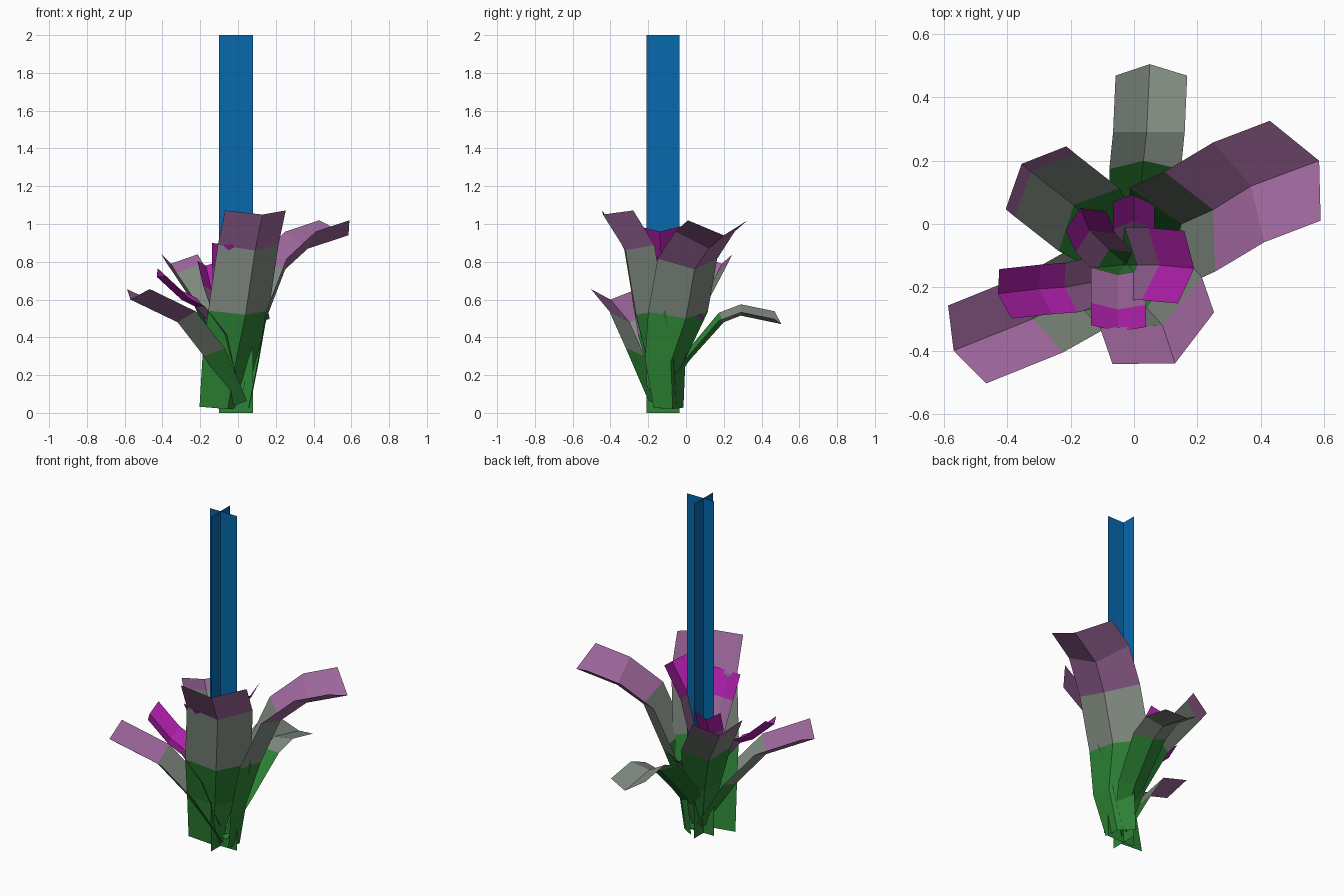
import bpy, bmesh, math
from mathutils import Vector

cube = bpy.data.objects.get("Cube")
if cube:
    bpy.data.objects.remove(cube, do_unlink=True)


def material(name, r, g, b):
    m = bpy.data.materials.new(name)
    m.use_nodes = True
    m.diffuse_color = (r, g, b, 1)
    m.node_tree.nodes["Principled BSDF"].inputs["Base Color"].default_value = (r, g, b, 1)
    return m


green = material("leaf green", .026, .23, .036)
grey = material("sage grey", .22, .26, .22)
mauve = material("mauve", .34, .135, .33)
magenta = material("magenta", .43, .014, .41)
blue = material("stem blue", .002, .14, .42)


def finish(name, bm, mats):
    mesh = bpy.data.meshes.new(name)
    bm.to_mesh(mesh)
    bm.free()
    for m in mats:
        mesh.materials.append(m)
    obj = bpy.data.objects.new(name, mesh)
    bpy.context.collection.objects.link(obj)


def leaf(name, heading, width, keel, sizes, spine, bands, setback=0, roll=0):
    """Folded strip along a spine: sizes narrow the first rows, bands colour the
    segments, setback points the tip and roll tilts the strip sideways."""
    h = math.radians(heading)
    side = Vector((-math.sin(h), math.cos(h), roll)).normalized()
    pts = [Vector(p) for p in spine]
    mats = list(dict.fromkeys(bands))
    bm = bmesh.new()
    rows = []
    for i, p in enumerate(pts):
        along = (pts[min(i + 1, len(pts) - 1)] - pts[max(i - 1, 0)]).normalized()
        fold = along.cross(side).normalized() * keel
        size = sizes[i] if i < len(sizes) else 1
        back = along * setback if p == pts[-1] else Vector()
        edges = [p + (fold + side * width * s) * size - back for s in (-1, 1)]
        rows.append([bm.verts.new(v) for v in (edges[0], p, edges[1])])
    for low, high, mat in zip(rows, rows[1:], bands):
        for k in (0, 1):
            f = bm.faces.new((low[k], high[k], high[k + 1], low[k + 1]))
            f.material_index = mats.index(mat)
    finish(name, bm, mats)


# Stem: two crossed upright planes, green at the foot
bm = bmesh.new()
cross = [((-.1, -.123), (.08, -.123)), ((-.03, -.21), (-.03, -.035))]
for a, b in cross:
    for z0, z1, index in ((0, .45, 0), (.45, 2, 1)):
        corners = [(*a, z0), (*b, z0), (*b, z1), (*a, z1)]
        bm.faces.new([bm.verts.new(c) for c in corners]).material_index = index
finish("stem", bm, [green, blue])

# Outer leaves
outer = [green, green, grey, mauve]
leaf("front_leaf", -63, .18, .085, [.75, .9],
     [(-.055, -.17, .02), (-.01, -.205, .28), (.04, -.265, .52), (.09, -.32, .86), (.13, -.44, 1.05)],
     outer, setback=.03)
leaf("left_leaf", 27, .177, .1, [.5, .68],
     [(.06, -.07, .02), (.11, -.08, .27), (.15, 0, .5), (.25, .045, .76), (.37, .12, .87), (.585, .2, .94)],
     [green, green, grey, mauve, mauve], setback=.055)
leaf("right_leaf", 206, .137, .07, [.6],
     [(-.02, -.14, .04), (-.18, -.22, .3), (-.32, -.3, .48), (-.57, -.4, .6)],
     [green, grey, mauve], setback=.02)
leaf("back_leaf", 90, .115, .04, [.4, .8],
     [(-.02, -.13, .06), (.01, .02, .28), (.03, .2, .48), (.04, .29, .515), (.05, .505, .47)],
     [green, green, grey, grey], setback=.045, roll=.18)
leaf("back_right_leaf", 136, .138, .08, [.4, .75],
     [(-.04, -.1, .05), (-.1, -.03, .3), (-.19, .06, .54), (-.325, .165, .74), (-.355, .19, .79)],
     outer)

# Inner leaves
inner = [green, mauve, magenta]
leaf("inner_left_leaf", -5, .115, .05, [.5],
     [(-.02, -.13, .2), (.01, -.13, .55), (.08, -.13, .8), (.19, -.14, .96)], inner)
leaf("inner_back_leaf", 90, .065, .035, [.6],
     [(-.01, -.12, .12), (0, -.07, .32), (0, .01, .42), (0, .095, .5)], inner)
leaf("inner_back_right_leaf", 115, .07, .05, [.6],
     [(-.03, -.12, .2), (-.08, -.08, .48), (-.14, -.02, .65), (-.17, .05, .78)], inner)
leaf("inner_front_leaf", -92, .087, .02, [.6],
     [(-.03, -.13, .2), (-.05, -.16, .55), (-.05, -.27, .76), (-.05, -.34, .89)], inner)
leaf("inner_right_leaf", 194, .083, .035, [.6],
     [(-.03, -.13, .15), (-.11, -.18, .42), (-.22, -.2, .56), (-.3, -.205, .6), (-.43, -.22, .72)],
     [green, mauve, magenta, magenta], roll=-.25)
